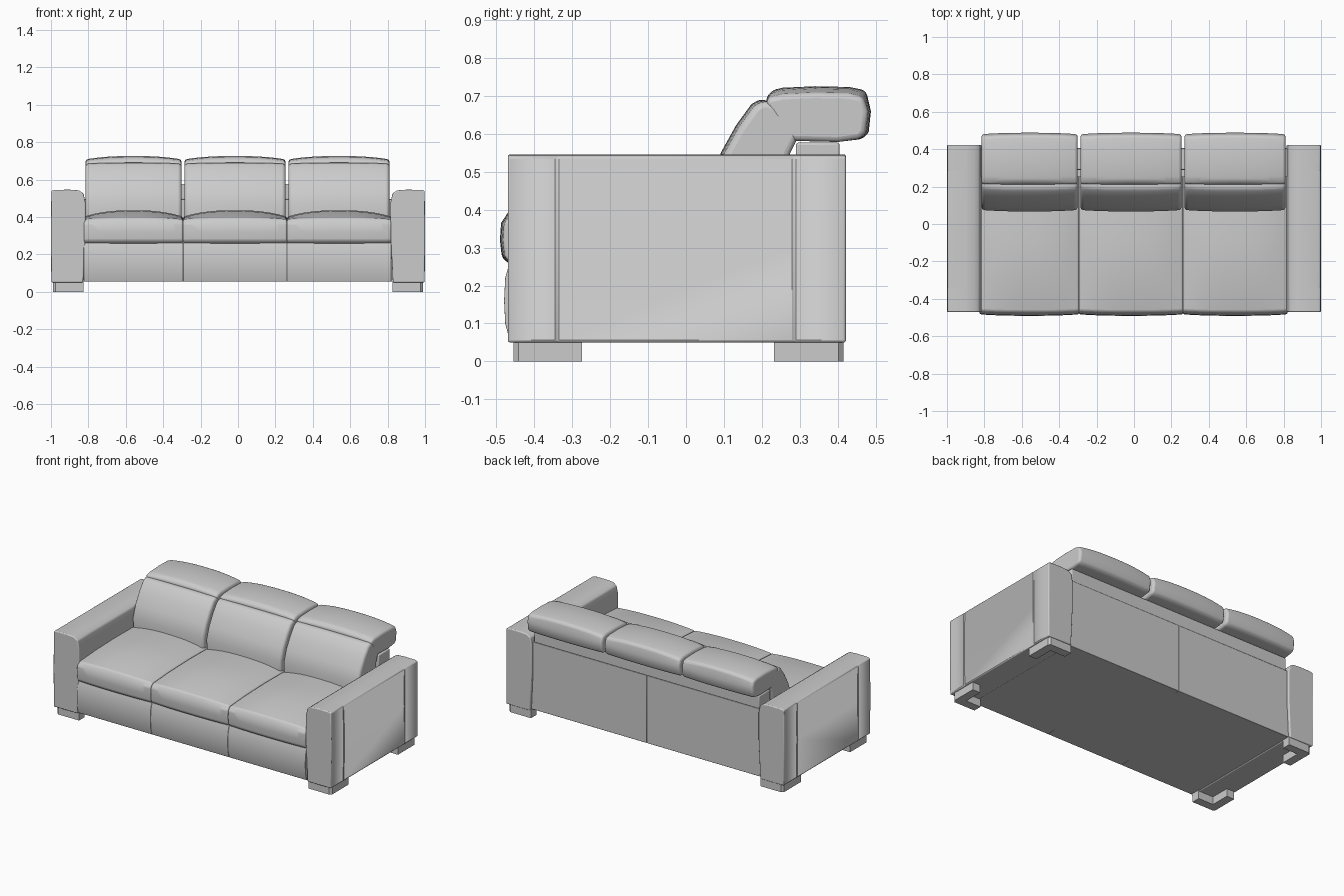
import bpy, bmesh
from mathutils import Vector

default = bpy.data.objects.get("Cube")
if default:
    bpy.data.objects.remove(default, do_unlink=True)

grey = bpy.data.materials.new("light_grey_upholstery")
grey.use_nodes = True
colour = (0.6, 0.6, 0.6, 1)
grey.diffuse_color = colour
grey.node_tree.nodes["Principled BSDF"].inputs["Base Color"].default_value = colour


def loft(name, profile, stations, place, bevel=0.0, segments=3):
    """Sweep a closed profile through the stations; place maps (a, b, t) to a point."""
    bm = bmesh.new()
    rings = [[bm.verts.new(place(a, b, t)) for a, b in profile] for t in stations]
    n = len(profile)
    for r, s in zip(rings, rings[1:]):
        for i in range(n):
            j = (i + 1) % n
            bm.faces.new((r[i], r[j], s[j], s[i]))
    bm.faces.new(rings[0])
    bm.faces.new(rings[-1])
    bmesh.ops.recalc_face_normals(bm, faces=bm.faces)
    mesh = bpy.data.meshes.new(name)
    bm.to_mesh(mesh)
    bm.free()
    mesh.materials.append(grey)
    ob = bpy.data.objects.new(name, mesh)
    bpy.context.collection.objects.link(ob)
    if bevel:
        mod = ob.modifiers.new("soft_edges", 'BEVEL')
        mod.width, mod.segments = bevel, segments
        mod.limit_method, mod.angle_limit = 'ANGLE', 0.6
    bpy.ops.object.select_all(action='DESELECT')
    ob.select_set(True)
    bpy.context.view_layer.objects.active = ob
    bpy.ops.object.shade_smooth_by_angle(angle=0.6)
    return ob


def rect(a0, a1, b0, b1):
    return [(a0, b0), (a1, b0), (a1, b1), (a0, b1)]


def cushion(name, profile, x0, x1, push, bevel):
    """Sweep a (y, z) profile along x, swelling it towards the middle."""
    def place(y, z, u):
        dy, dz = push(y, z)
        k = 1 - abs(u) ** 2.5
        return Vector(((x0 + x1) / 2 + u * (x1 - x0) / 2, y + dy * k, z + dz * k))
    return loft(name, profile, [i / 6 - 1 for i in range(13)], place, bevel)


front_profile = [(-0.465, 0.055), (-0.477, 0.10), (-0.48, 0.16), (-0.477, 0.22),
                 (-0.465, 0.262), (-0.38, 0.262), (-0.38, 0.055)]
seat_profile = [(-0.46, 0.258), (-0.478, 0.275), (-0.483, 0.32), (-0.48, 0.365),
                (-0.46, 0.388), (-0.3, 0.397), (-0.1, 0.402), (0.12, 0.40), (0.26, 0.39),
                (0.26, 0.258)]
back_profile = [(0.08, 0.36), (0.075, 0.47), (0.10, 0.545), (0.14, 0.617), (0.18, 0.672),
                (0.205, 0.688), (0.235, 0.68), (0.30, 0.60), (0.275, 0.55), (0.26, 0.36)]
head_profile = [(0.208, 0.688), (0.225, 0.697), (0.255, 0.704), (0.34, 0.708),
                (0.43, 0.706), (0.467, 0.697), (0.48, 0.66), (0.474, 0.605),
                (0.46, 0.587), (0.40, 0.579), (0.28, 0.582), (0.25, 0.61)]

# Three seat bays
for side, x0, x1 in (("right", -0.825, -0.294), ("middle", -0.294, 0.262), ("left", 0.262, 0.82)):
    cushion(side + "_front_panel", front_profile, x0, x1, lambda y, z: (0, 0), 0.003)
    cushion(side + "_seat_cushion", seat_profile, x0 + 0.001, x1 - 0.001,
            lambda y, z: (-0.008 if y < -0.4 else 0,
                          0.034 if z > 0.38 and y > -0.4 else 0.008 if z > 0.38 else 0), 0.008)
    a, b = max(x0 + 0.008, -0.815), min(x1 - 0.008, 0.81)
    cushion(side + "_back_cushion", back_profile, a, b,
            lambda y, z: (-0.008, 0.006) if y < 0.21 else (0, 0), 0.016)
    cushion(side + "_headrest", head_profile, a, b,
            lambda y, z: (0.008 if y > 0.45 else 0, 0.018 if z > 0.69 else 0), 0.014)


def along_x(y, z, x):
    return Vector((x, y, z))


# Hidden base and rear panels
loft("base_frame", rect(-0.40, 0.38, 0.055, 0.30), (-0.85, -0.294, 0.262, 0.85), along_x)
for name, x0, x1 in (("right_rear_panel", -0.84, 0), ("left_rear_panel", 0, 0.84)):
    loft(name, rect(0.25, 0.405, 0.055, 0.495), (x0, x1), along_x, 0.003)
loft("rear_top_rail", rect(0.29, 0.405, 0.493, 0.577), (-0.81, 0.81), along_x, 0.006)

# Arms with stitched end pieces, and corner-bracket feet
arm_profile = [(0.828, 0.05), (0.998, 0.05), (1.0, 0.30), (0.998, 0.54), (0.98, 0.545),
               (0.90, 0.546), (0.85, 0.542), (0.826, 0.525), (0.816, 0.48), (0.816, 0.30)]
arm_stations = (-0.47, -0.345, -0.34, -0.335, 0.28, 0.285, 0.29, 0.422)
for side, s in (("left", 1), ("right", -1)):
    def arm_place(x, z, y):
        seam = 0.003 if y in (-0.34, 0.285) and x > 0.99 else 0
        return Vector((s * (x - seam), y, z))
    loft(side + "_arm", arm_profile, arm_stations, arm_place, 0.011)
    for end, outer, inner, d in (("front", -0.455, -0.275, 1), ("rear", 0.415, 0.232, -1)):
        t = 0.055
        foot = [(0.825, outer), (0.975, outer), (0.988, outer + d * 0.013), (0.988, inner),
                (0.988 - t, inner), (0.988 - t, outer + d * t), (0.825, outer + d * t)]
        loft(side + "_" + end + "_foot", foot, (0, 0.055), lambda x, y, z: Vector((s * x, y, z)))
